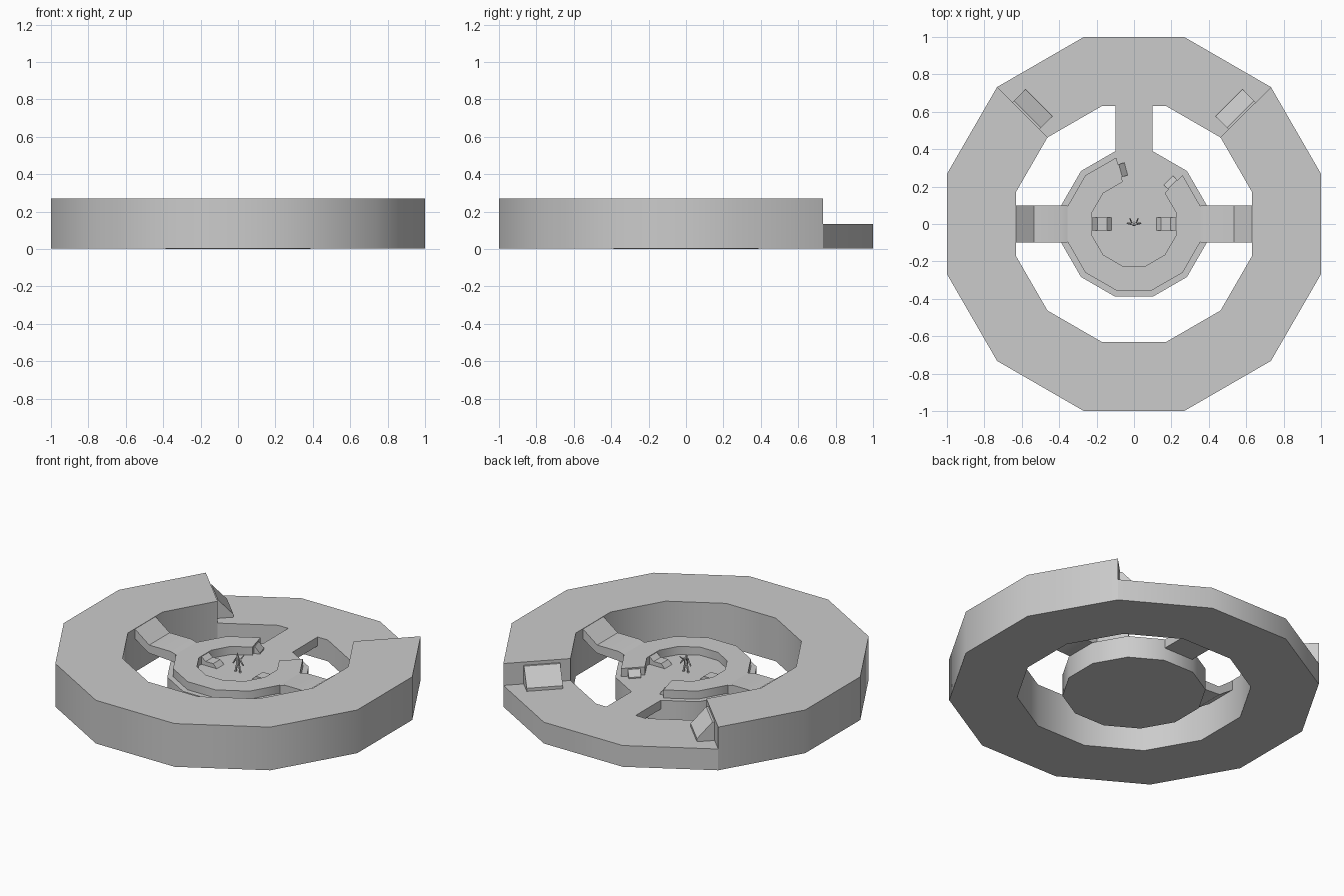
import bpy, bmesh, math
from mathutils import Vector

if "Cube" in bpy.data.objects:
    bpy.data.objects.remove(bpy.data.objects["Cube"])

FLOOR, RIM, TOP = 0.135, 0.185, 0.27


def finish(name, bm):
    bmesh.ops.remove_doubles(bm, verts=bm.verts, dist=0.0005)
    bmesh.ops.recalc_face_normals(bm, faces=bm.faces)
    me = bpy.data.meshes.new(name)
    bm.to_mesh(me)
    bm.free()
    ob = bpy.data.objects.new(name, me)
    bpy.context.collection.objects.link(ob)
    bpy.ops.object.select_all(action='DESELECT')
    ob.select_set(True)
    bpy.context.view_layer.objects.active = ob
    bpy.ops.object.shade_smooth_by_angle(angle=math.radians(35))
    return ob


def polar(apothem, i):
    # corner i of a twelve-sided outline, first corner at 15 degrees
    r, a = apothem / math.cos(math.radians(15)), math.radians(15 + 30 * i)
    return r * math.cos(a), r * math.sin(a)


def ring(name, outer, inner, z0, heights):
    """Twelve-sided ring; each segment has its own top height, None leaves a gap."""
    bm = bmesh.new()

    def face(pts):
        bm.faces.new([bm.verts.new(p) for p in pts])

    for i in range(12):
        h, prev = heights[i], heights[i - 1]
        a, b = polar(outer, i), polar(outer, i + 1)
        c, d = polar(inner, i + 1), polar(inner, i)
        if h is not None:
            face([(*p, h) for p in (a, b, c, d)])
            face([(*p, z0) for p in (d, c, b, a)])
            face([(*a, z0), (*b, z0), (*b, h), (*a, h)])
            face([(*c, z0), (*d, z0), (*d, h), (*c, h)])
        lo, hi = sorted((z0 if h is None else h, z0 if prev is None else prev))
        if hi - lo > 0.001:
            face([(*a, lo), (*d, lo), (*d, hi), (*a, hi)])
    return finish(name, bm)


def prism(name, pts, vec):
    """Extrude a flat outline along a vector."""
    bm = bmesh.new()
    f = bm.faces.new([bm.verts.new(p) for p in pts])
    ext = bmesh.ops.extrude_face_region(bm, geom=[f], use_keep_orig=True)
    vs = [v for v in ext['geom'] if isinstance(v, bmesh.types.BMVert)]
    bmesh.ops.translate(bm, verts=vs, vec=vec)
    return finish(name, bm)


def end_ramp(name, angle, side, r0, r1, length, z1):
    """Small ramp leaning on the end wall of a ring."""
    a = math.radians(angle)
    rad = Vector((math.cos(a), math.sin(a), 0))
    out = Vector((-rad.y, rad.x, 0)) * side
    h = z1 - FLOOR
    prof = [(0, 0), (1, 0), (1, 0.14), (0.12, 0.85), (0, 0.85)]
    pts = [rad * r0 + out * (u * length) + Vector((0, 0, FLOOR + v * h)) for u, v in prof]
    prism(name, pts, rad * (r1 - r0))


def bar(name, p, q, r):
    """Thin four-sided tapering bar between two points."""
    p, q = Vector(p), Vector(q)
    bm = bmesh.new()
    bmesh.ops.create_cone(bm, cap_ends=True, segments=5, radius1=r, radius2=r * 0.7,
                          depth=(q - p).length)
    rot = (q - p).to_track_quat('Z', 'Y')
    for v in bm.verts:
        v.co = rot @ v.co + (p + q) / 2
    finish(name, bm)


# Outer ring with a lowered back section (45 to 135 degrees)
ring("outer_ring", 1.0, 0.632, 0.004, [FLOOR if i in (1, 2, 3) else TOP for i in range(12)])
end_ramp("outer_ramp_right", 45, 1, 0.715, 0.92, 0.1, TOP)
end_ramp("outer_ramp_left", 135, -1, 0.715, 0.92, 0.1, TOP)

# Central platform and its open raised rim
prism("platform", [(*polar(0.387, i), 0) for i in range(12)], (0, 0, FLOOR))
ring("platform_rim", 0.355, 0.225, FLOOR, [None if i in (1, 2) else RIM for i in range(12)])
end_ramp("rim_ramp_right", 45, 1, 0.26, 0.33, 0.035, RIM)
end_ramp("rim_ramp_left", 105, -1, 0.26, 0.33, 0.035, RIM)

# Flat back bridge
prism("back_bridge", [(-0.1, 0.38, 0.08), (0.1, 0.38, 0.08), (0.1, 0.64, 0.08), (-0.1, 0.64, 0.08)],
      (0, 0, FLOOR - 0.08))

# Side bridges and small steps inside the rim
for label, s in (("right", 1), ("left", -1)):
    bridge = [(0.635, TOP), (0.535, 0.195), (0.39, 0.195), (0.355, RIM),
              (0.355, FLOOR), (0.54, 0.145), (0.635, 0.21)]
    prism("side_bridge_" + label, [(s * x, -0.1, z) for x, z in bridge], (0, 0.2, 0))
    step = [(0.23, RIM), (0.195, 0.16), (0.145, 0.16), (0.12, FLOOR), (0.23, FLOOR)]
    prism("inner_step_" + label, [(s * x, -0.035, z) for x, z in step], (0, 0.07, 0))

# Small standing figure in the middle
for label, s in (("right", 1), ("left", -1)):
    bar("figure_leg_" + label, (s * 0.016, 0, FLOOR), (s * 0.008, 0, 0.185), 0.007)
    bar("figure_arm_" + label, (s * 0.012, 0, 0.215), (s * 0.036, 0.004, 0.18), 0.006)
    bar("figure_back_fin_" + label, (s * 0.012, 0.005, 0.21), (s * 0.022, 0.03, 0.235), 0.004)
bar("figure_body", (0, 0, 0.218), (0, 0, 0.178), 0.014)
bar("figure_head", (0, -0.003, 0.215), (0, -0.003, 0.238), 0.008)
